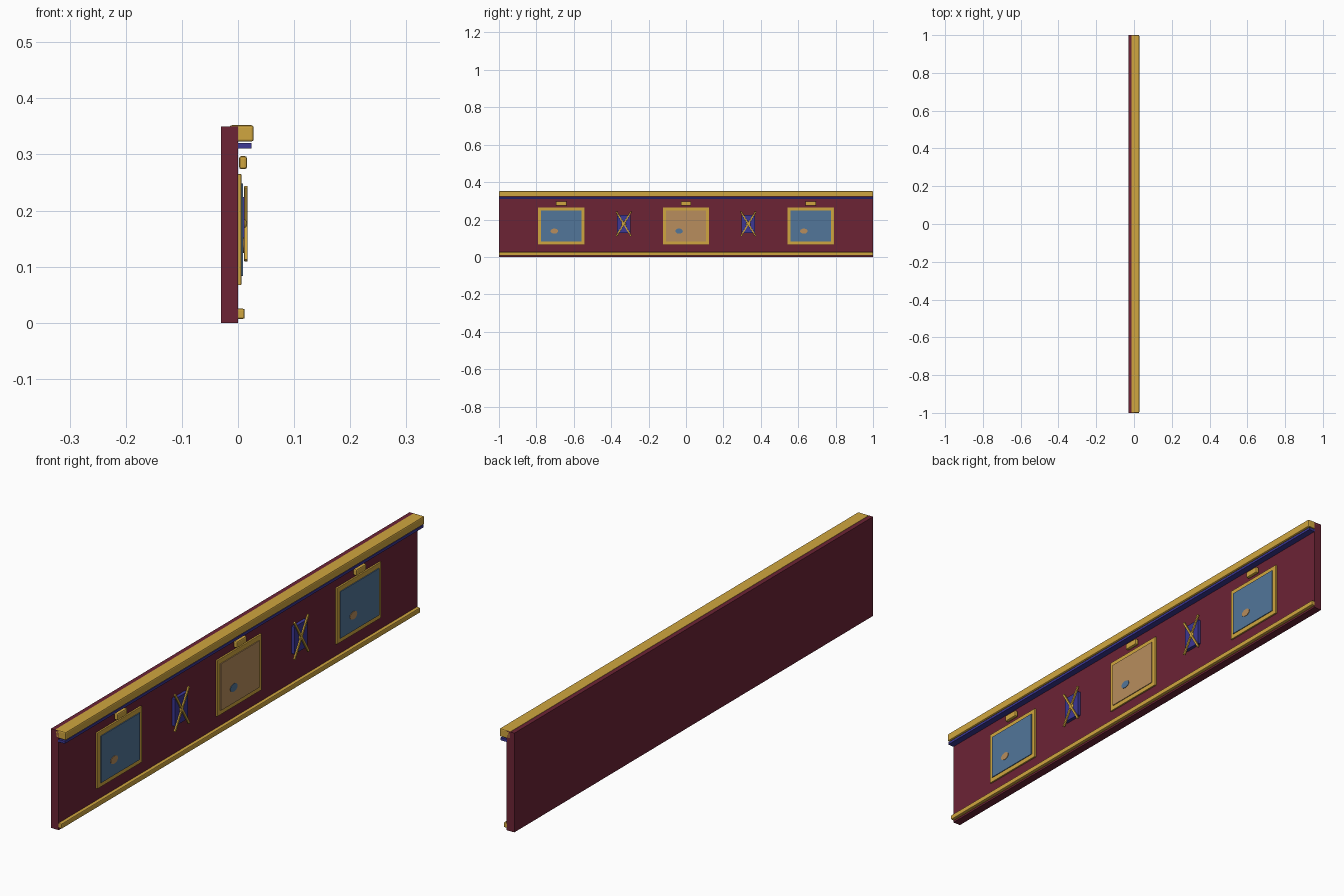
import bpy, math

cube = bpy.data.objects.get("Cube")
if cube:
    bpy.data.objects.remove(cube, do_unlink=True)


def material(name, r, g, b):
    m = bpy.data.materials.new(name)
    m.use_nodes = True
    m.diffuse_color = (r, g, b, 1)
    bsdf = m.node_tree.nodes["Principled BSDF"]
    bsdf.inputs["Base Color"].default_value = (r, g, b, 1)
    bsdf.inputs["Roughness"].default_value = 0.7
    return m


maroon = material("maroon", 0.15, 0.017, 0.036)
gold = material("gold", 0.63, 0.38, 0.05)
navy = material("royal blue", 0.045, 0.038, 0.30)
sky = material("dusty blue", 0.085, 0.18, 0.32)
tan = material("tan", 0.48, 0.27, 0.11)


def finish(name, mat, bevel=0):
    ob = bpy.context.object
    ob.name = name
    ob.data.materials.append(mat)
    if bevel:
        mod = ob.modifiers.new("rounded edges", "BEVEL")
        mod.width = bevel
        mod.segments = 2
    return ob


def box(name, mat, x, y, z, bevel=0):
    """Box spanning the given (low, high) ranges."""
    spans = (x, y, z)
    bpy.ops.mesh.primitive_cube_add(size=1, location=[sum(s) / 2 for s in spans])
    bpy.context.object.scale = [s[1] - s[0] for s in spans]
    bpy.ops.object.transform_apply(location=False, rotation=False, scale=True)
    return finish(name, mat, bevel)


# Wall and long mouldings
full = (-1, 1)
box("wall_panel", maroon, (-0.03, 0), full, (0, 0.35))
box("top_rail", gold, (-0.015, 0.028), full, (0.323, 0.352), 0.004)
box("blue_trim", navy, (-0.002, 0.024), full, (0.311, 0.32))
box("bottom_rail", gold, (-0.004, 0.012), full, (0.007, 0.025), 0.003)


# Framed pictures, each with a painted spot and a lamp above
def picture(y, canvas, spot):
    box("picture_frame", gold, (-0.001, 0.006), (y - 0.124, y + 0.124), (0.067, 0.265), 0.0015)
    box("picture_canvas", canvas, (0.002, 0.009), (y - 0.108, y + 0.108), (0.083, 0.248))
    bpy.ops.mesh.primitive_cylinder_add(
        vertices=20, radius=0.02, depth=0.003,
        location=(0.009, y - 0.037, 0.138), rotation=(0, math.pi / 2, 0))
    bpy.context.object.scale = (0.68, 1, 1)
    finish("picture_spot", spot)
    box("picture_lamp", gold, (0.002, 0.016), (y - 0.028, y + 0.028), (0.274, 0.297), 0.004)


for y, canvas, spot in ((-0.667, sky, tan), (0, tan, sky), (0.667, sky, tan)):
    picture(y, canvas, spot)

# Blue plaques with crossed rods and a round boss
for y in (-0.333, 0.333):
    box("plaque", navy, (-0.001, 0.012), (y - 0.036, y + 0.036), (0.128, 0.224))
    for side in (-1, 1):
        rod = box("crossed_rod", gold, (0.011, 0.017), (y - 0.004, y + 0.004),
                  (0.1, 0.253), 0.001)
        rod.rotation_euler.x = side * math.radians(31)
    bpy.ops.mesh.primitive_uv_sphere_add(
        segments=16, ring_count=8, radius=0.012, location=(0.011, y, 0.1765))
    bpy.context.object.scale.x = 0.5
    bpy.ops.object.shade_smooth()
    finish("plaque_boss", gold)
